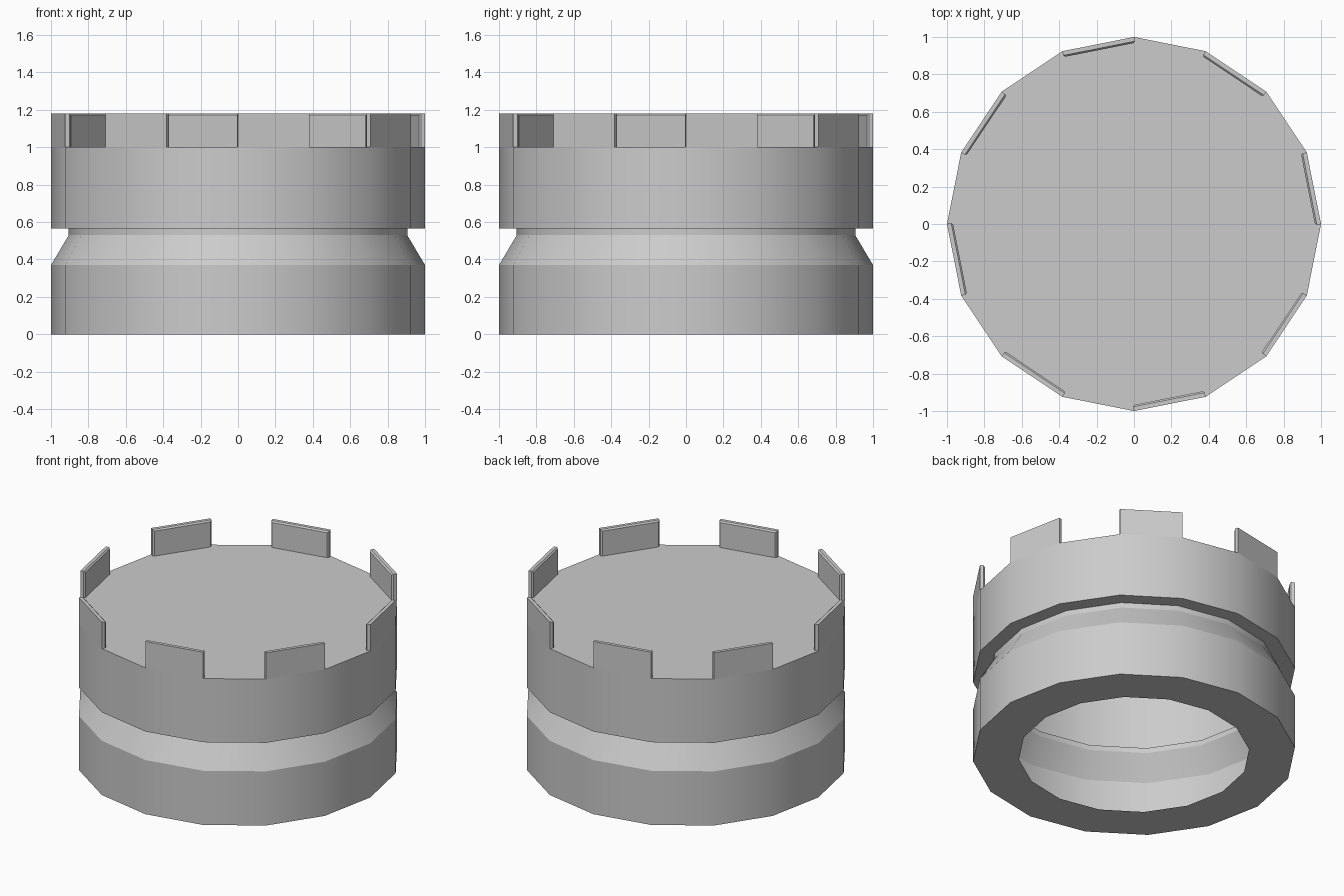
import bpy, bmesh, math
from mathutils import Vector

if "Cube" in bpy.data.objects:
    bpy.data.objects.remove(bpy.data.objects["Cube"])

SIDES = 16
DECK_Z, TOP_Z, TAB_T = 1.0, 1.18, 0.032


def ring_point(i, r, z):
    a = 2 * math.pi * i / SIDES
    return Vector((r * math.cos(a), r * math.sin(a), z))


def finish(bm, name):
    mesh = bpy.data.meshes.new(name)
    bm.to_mesh(mesh)
    bm.free()
    obj = bpy.data.objects.new(name, mesh)
    bpy.context.collection.objects.link(obj)
    bpy.ops.object.select_all(action='DESELECT')
    obj.select_set(True)
    bpy.context.view_layer.objects.active = obj
    bpy.ops.object.shade_smooth_by_angle(angle=math.radians(25))
    return obj


def lathe(name, profile, cap_top=False):
    """Sixteen-sided open shell from (radius, height) points, bottom to top."""
    bm = bmesh.new()
    rings = [[bm.verts.new(ring_point(i, r, z)) for i in range(SIDES)]
             for r, z in profile]
    for low, high in zip(rings, rings[1:]):
        for i in range(SIDES):
            j = (i + 1) % SIDES
            bm.faces.new((low[i], low[j], high[j], high[i]))
    if cap_top:
        bm.faces.new(rings[-1])
    return finish(bm, name)


# Hollow turret shell: underside ring, base wall, sloped neck, lip, upper wall, deck
lathe("turret_shell",
      [(0.715, 0), (1, 0), (1, 0.37), (0.905, 0.53), (0.905, 0.565),
       (1, 0.565), (1, DECK_Z)], cap_top=True)

# Battlements: thin slabs on every second side, softened on the inner edges
bm = bmesh.new()
for i in range(0, SIDES, 2):
    a, b = ring_point(i, 1, DECK_Z), ring_point(i + 1, 1, DECK_Z)
    inward = -((a + b) / 2 - Vector((0, 0, DECK_Z))).normalized() * TAB_T
    up = Vector((0, 0, TOP_Z - DECK_Z))
    base = [a, b, b + inward, a + inward]
    low = [bm.verts.new(p) for p in base]
    high = [bm.verts.new(p + up) for p in base]
    for k in range(4):
        n = (k + 1) % 4
        bm.faces.new((low[k], low[n], high[n], high[k]))
    bm.faces.new(high)
    soft = [bm.edges.get(pair) for pair in
            ((low[2], high[2]), (low[3], high[3]), (high[2], high[3]))]
    bmesh.ops.bevel(bm, geom=soft, offset=0.009, segments=1, affect='EDGES')
finish(bm, "battlements")
